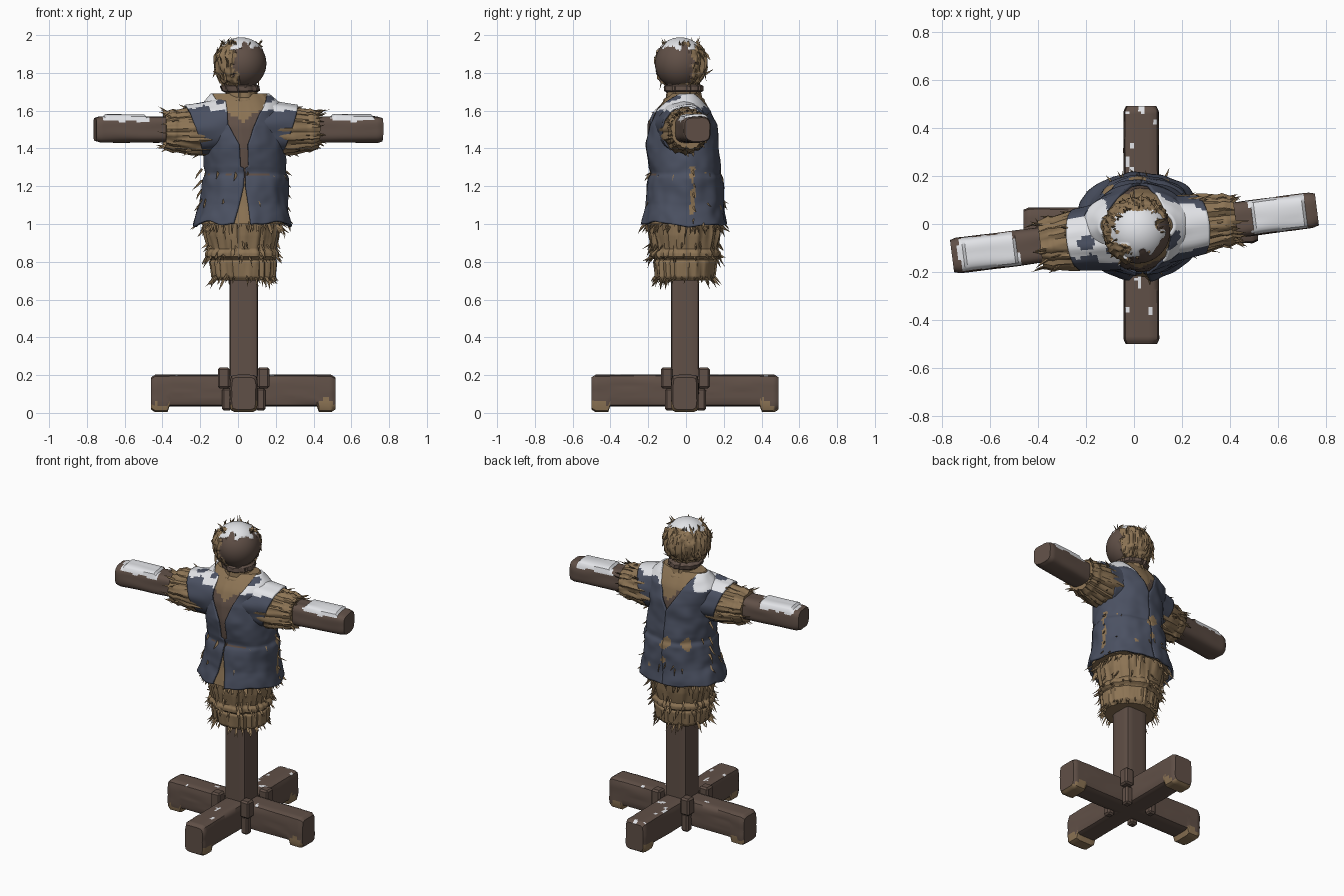
import bpy, bmesh, math, random
from mathutils import Vector, noise

if "Cube" in bpy.data.objects:
    bpy.data.objects.remove(bpy.data.objects["Cube"])

random.seed(4)
N = lambda p, s, o=0.0: noise.noise(Vector(p) * s + Vector((o, o * 2, -o)))
TAU = 2 * math.pi


def material(name, rgb):
    m = bpy.data.materials.new(name)
    m.diffuse_color = (*rgb, 1)
    m.use_nodes = True
    m.node_tree.nodes["Principled BSDF"].inputs["Base Color"].default_value = m.diffuse_color
    return m


WOOD = material("dark_wood", (0.118, 0.080, 0.063))
STRAW = material("straw", (0.265, 0.175, 0.090))
CLOTH = material("blue_cloth", (0.070, 0.082, 0.122))
SNOW = material("snow", (0.76, 0.77, 0.80))


def finish(name, bm, mats, rule=None, angle=40, thick=0, outward=True):
    if outward:
        bmesh.ops.recalc_face_normals(bm, faces=bm.faces[:])
        mid = sum((v.co for v in bm.verts), Vector()) / len(bm.verts)
        if sum(f.normal.dot(f.calc_center_median() - mid) * f.calc_area() for f in bm.faces) < 0:
            bmesh.ops.reverse_faces(bm, faces=bm.faces[:])
    for f in bm.faces:
        f.smooth = True
        if rule:
            f.material_index = rule(f.calc_center_median(), f.normal)
    me = bpy.data.meshes.new(name)
    bm.to_mesh(me)
    bm.free()
    me.set_sharp_from_angle(angle=math.radians(angle))
    for m in mats:
        me.materials.append(m)
    ob = bpy.data.objects.new(name, me)
    bpy.context.collection.objects.link(ob)
    if thick:
        md = ob.modifiers.new("thickness", 'SOLIDIFY')
        md.thickness, md.offset = thick, -1
    return ob


def grid(name, nu, nv, fn, mats, rule=None, wrap=True, cap=True, **kw):
    """Surface from fn(u, v): u runs around, v runs along."""
    bm = bmesh.new()
    cols = nu if wrap else nu + 1
    rows = [[bm.verts.new(fn(i / nu, j / nv)) for i in range(cols)] for j in range(nv + 1)]
    for a, b in zip(rows, rows[1:]):
        for i in range(nu):
            k = (i + 1) % cols
            bm.faces.new((a[i], a[k], b[k], b[i]))
    if wrap and cap:
        bm.faces.new(rows[0])
        bm.faces.new(rows[-1])
    return finish(name, bm, mats, rule, **kw)


def lerp(table, z):
    for a, b in zip(table, table[1:]):
        if z <= b[0]:
            t = max(0, (z - a[0]) / (b[0] - a[0]))
            return [p + (q - p) * t for p, q in zip(a[1:], b[1:])]
    return table[-1][1:]


def square(u, n):
    """Rounded square of half size 1."""
    c, s = math.cos(u * TAU), math.sin(u * TAU)
    k = (abs(c) ** n + abs(s) ** n) ** (-1 / n)
    return c * k, s * k


def loft(name, table, mats, rule=None, flute=0.0, scale=1, nu=72, nv=40):
    z0, z1 = table[0][0], table[-1][0]
    def fn(u, v):
        z = z0 + (z1 - z0) * v
        cx, cy, rx, ry = lerp(table, z)
        a = u * TAU
        c, s = math.cos(a), math.sin(a)
        k = scale * (1 + flute * N((c * 6, s * 6, z * 3), 1.3))
        return Vector((cx + rx * k * c, cy + ry * k * s, z))
    return grid(name, nu, nv, fn, mats, rule)


# Straw and splinter blades, gathered in one mesh
blades = bmesh.new()
def blade(p, d, length, width):
    p, d = Vector(p), Vector(d).normalized()
    side = d.orthogonal().normalized()
    other = d.cross(side)
    bend = Vector([random.uniform(-.25, .25) for _ in range(3)]) * length
    rings = []
    for t, w in ((-.3, 1), (.45, .75)):
        c = p + d * length * t + bend * max(t, 0) * .5
        rings.append([blades.verts.new(c + (side * math.cos(k * TAU / 3) + other * math.sin(k * TAU / 3) * .6) * width * w) for k in range(3)])
    tip = blades.verts.new(p + d * length + bend)
    for k in range(3):
        m = (k + 1) % 3
        blades.faces.new((rings[0][k], rings[0][m], rings[1][m], rings[1][k]))
        blades.faces.new((rings[1][k], rings[1][m], tip))
    blades.faces.new(rings[0])


# Base beams with feet at the ends, straw stuck to them
def base_beam(name, along_x, lo, hi):
    def fn(u, v):
        t = lo + (hi - lo) * v
        x, z = square(u, 7)
        end = min(v, 1 - v) * (hi - lo)
        k = .86 + .14 * min(1, end / .02)
        low = .004 if end < .095 else .035
        w = x * .073 * k + .004 * N((t, x, z), 5)
        h = (low + .202) / 2 + z * (.202 - low) / 2 * k
        return Vector((t, w - .006, h)) if along_x else Vector((w + .03, t, h))
    def rule(c, n):
        t = c.x if along_x else c.y
        end = min(t - lo, hi - t)
        if end < .1 and c.z < .05 + .05 * N(c, 14):
            return 1
        return 2 if n.z > .8 and N(c, 20, 3) > .42 and abs(t) > .15 else 0
    grid(name, 32, 90, fn, [WOOD, STRAW, SNOW], rule)
base_beam("base_beam_side", True, -.46, .515)
base_beam("base_beam_front", False, -.5, .49)

# Corner brackets round the post
for sx in (-1, 1):
    for sy in (-1, 1):
        for off, size, z0, z1 in ((.105, .064, .13, .24), (.09, .05, .012, .13)):
            bm = bmesh.new()
            bmesh.ops.create_cube(bm, size=1)
            for v in bm.verts:
                v.co = (.03 + sx * off + v.co.x * size, -.003 + sy * off * .93 + v.co.y * size, (z0 + z1) / 2 + v.co.z * (z1 - z0))
            bmesh.ops.bevel(bm, geom=bm.edges[:], offset=.01, segments=1, affect='EDGES')
            finish("corner_bracket", bm, [WOOD], angle=20)

# Post
grid("post", 32, 30, lambda u, v: Vector((.03 + .076 * square(u, 8)[0], -.005 + .074 * square(u, 8)[1], .05 + .85 * v)), [WOOD])

# Cross arm, slightly turned, with snow along the top
ANG = math.radians(7.3)
D, S, Z = Vector((math.cos(ANG), math.sin(ANG), 0)), Vector((-math.sin(ANG), math.cos(ANG), 0)), Vector((0, 0, 1))
ORG = Vector((.002, -.037, 1.5))
def arm_fn(u, v):
    t = -.765 + 1.53 * v
    x, z = square(u, 3.6)
    k = .9 + .1 * min(1, min(v, 1 - v) * 60)
    k *= 1 + .06 * N((t * 4, x, z), 1.5)
    snow = .012 if z > .8 and .5 < abs(t) < .71 else 0
    return ORG + D * t + S * x * .074 * k + Z * (z * .069 * k + snow)
def arm_rule(c, n):
    t = abs((c - ORG).dot(D))
    return int(c.z > 1.545 + .02 * N(c, 15) and .49 + .03 * N(c, 12, 2) < t < .72 + .04 * N(c, 12, 5))
grid("cross_arm", 48, 130, arm_fn, [WOOD, SNOW], arm_rule)

# Straw skirt in two bunches
loft("straw_skirt", [(.70, .03, -.008, .15, .14), (.72, .03, -.008, .168, .158), (.80, .028, -.008, .176, .166), (.812, .026, -.008, .165, .155), (.826, .024, -.008, .19, .185), (.85, .024, -.008, .19, .186), (.865, .024, -.008, .176, .174), (.94, .024, -.007, .195, .19), (1.02, .024, -.006, .205, .2)], [STRAW], flute=.09, nu=110, nv=50)

# Torso under the vest, neck and scarf
VEST = [(1.0, .022, -.007, .262, .232), (1.1, .03, -.005, .24, .212), (1.245, .037, -.005, .226, .198), (1.265, .038, -.006, .214, .188), (1.3, .035, -.01, .216, .195), (1.42, .03, -.02, .217, .192), (1.52, .02, -.02, .225, .183), (1.6, .016, -.015, .236, .155), (1.65, .015, -.01, .2, .118), (1.69, .01, -.005, .155, .08)]
loft("torso", VEST, [STRAW, WOOD], lambda c, n: int(1.22 < c.z < 1.53 + .05 * N(c, 9) - abs(c.x - .03) * -.6), flute=.05, scale=.92)
loft("neck", [(1.58, .018, -.01, .11, .12), (1.66, .018, -.01, .1, .105), (1.67, .018, -.01, .088, .092), (1.76, .018, -.015, .075, .08)], [STRAW], flute=.1)
loft("scarf", [(1.695, .015, -.012, .08, .085), (1.705, .015, -.012, .1, .1), (1.73, .008, -.012, .103, .1), (1.742, .01, -.012, .08, .08)], [WOOD], flute=.12)

# Vest: two halves open in front, with a V front and back
def vest_rule(c, n):
    if n.z > .45 and c.z > 1.6 and N(c, 9, 1) > -.12:
        return 1
    if 1.03 < c.z < 1.3 and c.x > .1 and abs(c.y - .035) < .014 and N(c, 22) > .05:
        return 2
    if 1.05 < c.z < 1.3 and c.y > .1 and N(c, 13, 7) > .42:
        return 2
    return 3 if abs(c.z - 1.262) < .008 and c.y < -.08 and N(c, 10) > -.05 else 0
def vest_half(name, side):
    def fn(u, v):
        z = 1.0 + .69 * v
        cx, cy, rx, ry = lerp(VEST, z)
        if z > 1.42:
            w = .022 + .125 * (z - 1.42) / .27
        else:
            w = .022 if z > 1.3 else .004 + .2 * max(0, 1.2 - z)
        back = .125 * max(0, z - 1.46) / .23
        f, b = math.asin(min(.93, w / rx)), math.pi - math.asin(min(.93, back / rx))
        a = f + (b - f) * u
        p = Vector((cx + side * rx * math.sin(a), cy - ry * math.cos(a), z))
        k = 1.0 + .06 * N(p, 7) + .03 * N(p, 16)
        return Vector((cx + (p.x - cx) * k, cy + (p.y - cy) * k, z + .03 * (1 - v) ** 6 * N(p, 9)))
    grid(name, 60, 75, fn, [CLOTH, SNOW, STRAW, WOOD], vest_rule, wrap=False, thick=.012)
vest_half("vest_right", 1)
vest_half("vest_left", -1)

# Shoulder caps of the vest and straw sleeves
for side, label in ((1, "right"), (-1, "left")):
    off = .015
    def cap_fn(u, v):
        a = u * TAU
        end = .255 + .045 * math.sin(a)
        t = side * (.09 + (end - .09) * v) + off
        r = .15 - .017 * v
        r *= 1 + .07 * N((math.cos(a) * 2, math.sin(a) * 2, t * 5), 1.2)
        return ORG + D * t + S * math.cos(a) * r * .95 + Z * (math.sin(a) * r + .012 * (1 - v))
    grid("vest_shoulder_" + label, 56, 20, cap_fn, [CLOTH, SNOW, STRAW, WOOD], vest_rule, cap=False, thick=.012)
    SLEEVE = [(.15, .125), (.27, .122), (.3, .116), (.35, .106), (.365, .112), (.395, .1), (.42, .095)]
    def sleeve_fn(u, v):
        t, a = .15 + .26 * v, u * TAU
        r = lerp(SLEEVE, t)[0]
        r *= 1 + .13 * N((math.cos(a) * 6, math.sin(a) * 6, t * 5 * side), 1.1)
        return ORG + D * (side * t + off) + S * math.cos(a) * r + Z * (math.sin(a) * r - .005)
    grid("straw_sleeve_" + label, 80, 24, sleeve_fn, [STRAW])
    for i in range(46):
        a, t = random.uniform(0, TAU), random.choice((.27, .34, .395, .4))
        rad = S * math.cos(a) + Z * math.sin(a)
        p = ORG + D * (side * t + off) + rad * lerp(SLEEVE, t)[0] * .97
        blade(p, D * side + rad * random.uniform(-.1, .7), random.uniform(.025, .065), random.uniform(.005, .011))

# Head: wooden face, straw at the back and left, snow on the crown
HC = Vector((.016, -.03, 1.85))
FACE = Vector((.8, -.6, 0))
def head_kind(n):
    if n.z > .66 + .28 * N(n, 3) and n.y < .62:
        return 2
    return int(n.dot(FACE) < .35 + .3 * N(n, 4.5, 2))
def head_fn(u, v):
    a, b = u * TAU, math.pi * (.02 + .96 * v)
    n = Vector((math.sin(b) * math.cos(a), math.sin(b) * math.sin(a), -math.cos(b)))
    r = .134 + (0, .008 + .014 * N((n.x * 9, n.y * 9, n.z * 2), 1), .004)[head_kind(n)]
    return HC + n * r
grid("head", 96, 64, head_fn, [WOOD, STRAW, SNOW], lambda c, n: head_kind((c - HC).normalized()))
for i in range(110):
    n = Vector([random.gauss(0, 1) for _ in range(3)]).normalized()
    if head_kind(n) == 1:
        down = (Z * -1 + n * n.z).normalized()
        lift = random.uniform(.1, .5)
        way = down if random.random() < .7 else -down
        blade(HC + n * .138, way + n * lift, random.uniform(.03, .07), random.uniform(.007, .014))
for i in range(16):
    a = random.uniform(0, TAU)
    n = Vector((math.cos(a) * .7, math.sin(a) * .7, .72))
    blade(HC + n * .133, n + Vector((0, 0, .6)), random.uniform(.02, .045), .007)

# Straw fringes round skirt and vest
for z, rx, ry, count, drop in ((.715, .163, .153, 60, -1), (.83, .186, .181, 46, -.8), (.89, .182, .178, 22, -.9), (.99, .205, .2, 60, -1.2), (1.27, .212, .185, 12, -.8), (1.0, .245, .215, 14, -1.0), (1.12, .232, .204, 10, -1.0)):
    for i in range(count):
        a = random.uniform(0, TAU)
        c, s = math.cos(a), math.sin(a)
        blade((.027 + rx * c, -.007 + ry * s, z + random.uniform(-.012, .012)), (c, s, drop * random.uniform(.6, 2.5)), random.uniform(.025, .06), random.uniform(.005, .012))
for z in (1.04, 1.1, 1.17, 1.22, 1.28, 1.38):
    for x in (-.2, .25):
        blade((x, .035, z), (x * 4, .2, -.9), .05, .009)
finish("straw_blades", blades, [STRAW], angle=30)
